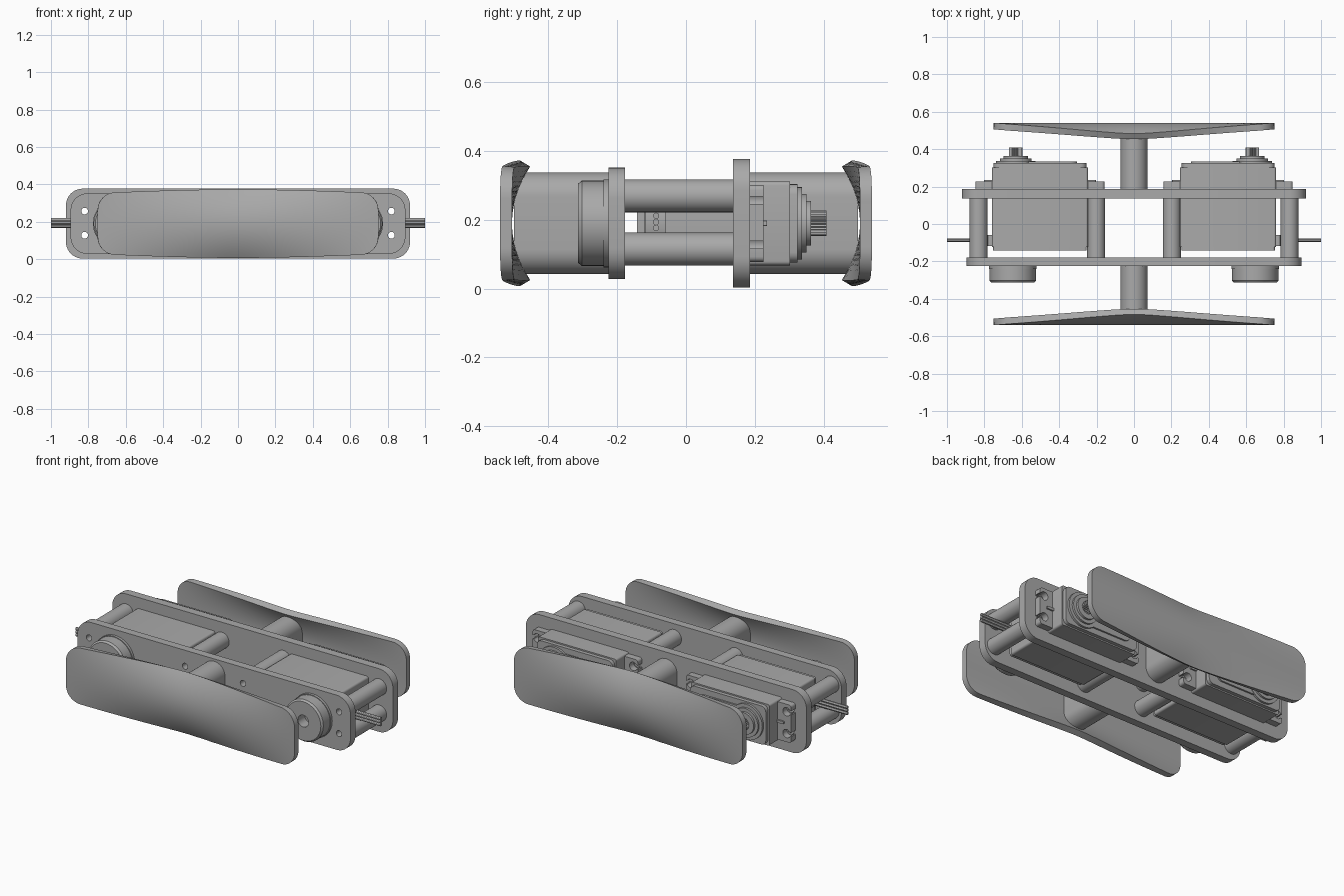
import bpy, bmesh, math
from mathutils import Matrix, Vector

cube = bpy.data.objects.get("Cube")
if cube:
    bpy.data.objects.remove(cube)

grey = bpy.data.materials.new("plain grey")
grey.use_nodes = True
COLOUR = (0.4, 0.4, 0.4, 1)
grey.diffuse_color = COLOUR
grey.node_tree.nodes["Principled BSDF"].inputs["Base Color"].default_value = COLOUR

MID = 0.19                 # height of the centre line
HOLE_X, HOLE_Z = (0.19, 0.82), (0.128, 0.257)
parts = []


def finish(name, bm):
    bmesh.ops.recalc_face_normals(bm, faces=bm.faces)
    mesh = bpy.data.meshes.new(name)
    bm.to_mesh(mesh)
    bm.free()
    mesh.materials.append(grey)
    obj = bpy.data.objects.new(name, mesh)
    bpy.context.collection.objects.link(obj)
    parts.append(obj)
    return obj


def add_prism(bm, outline, y0, y1):
    """Extrude an x-z outline along y."""
    face = bm.faces.new([bm.verts.new((x, y0, z)) for x, z in outline])
    ext = bmesh.ops.extrude_face_region(bm, geom=[face])["geom"]
    moved = [v for v in ext if isinstance(v, bmesh.types.BMVert)]
    bmesh.ops.translate(bm, verts=moved, vec=(0, y1 - y0, 0))


def rounded(cx, cz, hx, hz, r, steps=10):
    pts = []
    for k, (sx, sz) in enumerate(((1, 1), (-1, 1), (-1, -1), (1, -1))):
        for i in range(steps + 1):
            a = math.pi / 2 * (k + i / steps)
            pts.append((cx + sx * (hx - r) + r * math.cos(a),
                        cz + sz * (hz - r) + r * math.sin(a)))
    return pts


def circle(cx, cz, r, n=24):
    return [(cx + r * math.cos(i * math.tau / n), cz + r * math.sin(i * math.tau / n))
            for i in range(n)]


def prism(name, outline, y0, y1):
    bm = bmesh.new()
    add_prism(bm, outline, y0, y1)
    return finish(name, bm)


def lathe(name, cx, cz, profile, n=48):
    """Turn a (radius, y) profile around an axis along y."""
    bm = bmesh.new()
    vs = [bm.verts.new((cx + r, y, cz)) for r, y in profile]
    es = [bm.edges.new(p) for p in zip(vs, vs[1:])]
    bmesh.ops.spin(bm, geom=vs + es, cent=(cx, 0, cz), axis=(0, 1, 0),
                   angle=math.tau, steps=n)
    bmesh.ops.remove_doubles(bm, verts=bm.verts, dist=1e-4)
    return finish(name, bm)


def apply(obj, mod):
    with bpy.context.temp_override(object=obj, active_object=obj):
        bpy.ops.object.modifier_apply(modifier=mod.name)


def cut(obj, bm):
    """Subtract a bmesh from an object, then drop the cutter."""
    cutter = finish("cutter", bm)
    cutter.hide_render = True
    mod = obj.modifiers.new("cut", "BOOLEAN")
    mod.operation, mod.solver, mod.object = "DIFFERENCE", "EXACT", cutter
    apply(obj, mod)
    parts.remove(cutter)
    bpy.data.objects.remove(cutter)


def screw_holes():
    bm = bmesh.new()
    for s in (-1, 1):
        for x in HOLE_X:
            for z in HOLE_Z:
                add_prism(bm, circle(s * x, z, 0.018, 16), -0.4, 0.4)
    return bm


# Two mounting plates with screw holes
for name, hx, hz, y0, y1 in (("front_plate", 0.895, 0.162, -0.225, -0.178),
                             ("back_plate", 0.92, 0.187, 0.137, 0.186)):
    cut(prism(name, rounded(0, MID, hx, hz, 0.09), y0, y1), screw_holes())

# Hollow spacer pillars between the plates
for side, s in (("right", -1), ("left", 1)):
    for where, x in (("inner", 0.202), ("outer", 0.831)):
        for level, z in (("lower", 0.115), ("upper", 0.27)):
            pillar = prism(f"{side}_{where}_{level}_pillar",
                           circle(s * x, z, 0.048, 32), -0.18, 0.14)
            cut(pillar, screw_holes())


def paddle(name):
    """Long plate, flat at its ends and curled inward at the middle."""
    cols, rows, r, half = 72, 20, 0.09, 0.75
    bm = bmesh.new()
    grid = []
    for i in range(cols + 1):
        x = -half * math.cos(math.pi * i / cols)
        t = abs(x) / half
        h = 0.163 + 0.02 * math.cos(t * math.pi / 2)
        over = max(0, abs(x) - (half - r))
        h -= r - math.sqrt(max(0, r * r - over * over))
        sag = 0.06 * max(0, 1.03 - math.sqrt(t * t + 0.01))
        grid.append([])
        for j in range(rows + 1):
            dz = h * (2 * j / rows - 1)
            grid[-1].append(bm.verts.new((x, -0.541 + sag * (dz / 0.18) ** 2, MID + dz)))
    for a, b in zip(grid, grid[1:]):
        for j in range(rows):
            bm.faces.new((a[j], b[j], b[j + 1], a[j + 1]))
    obj = finish(name, bm)
    if obj.data.polygons[0].normal.y > 0:
        obj.data.flip_normals()
    mod = obj.modifiers.new("thickness", "SOLIDIFY")
    mod.thickness, mod.offset = 0.035, -1
    apply(obj, mod)
    return obj


# Paddles and the oval posts that carry them
paddle("front_paddle")
paddle("back_paddle").data.transform(Matrix.Rotation(math.pi, 4, "Z"))
prism("front_post", rounded(0, MID, 0.072, 0.148, 0.071), -0.5, -0.22)
prism("back_post", rounded(0, MID, 0.072, 0.148, 0.071), 0.18, 0.5)

# Motors, idler discs and cables, one set on each side
for side, s in (("right", -1), ("left", 1)):
    mx, ax = s * 0.503, s * 0.632
    prism(f"{side}_motor_body", rounded(mx, MID, 0.257, 0.122, 0.012, 4), -0.122, 0.303)
    prism(f"{side}_motor_base", rounded(mx, MID, 0.25, 0.117, 0.012, 4), -0.142, -0.122)

    # Mounting flange with open screw slots
    flange = prism(f"{side}_motor_flange", rounded(mx, MID, 0.345, 0.112, 0.015, 4),
                   0.186, 0.226)
    bm = bmesh.new()
    for e in (-1, 1):
        for z in HOLE_Z:
            hx = mx + e * 0.315
            add_prism(bm, circle(hx, z, 0.025, 20), 0.15, 0.3)
    cut(flange, bm)
    bm = bmesh.new()
    for e in (-1, 1):
        for z in HOLE_Z:
            add_prism(bm, rounded(mx + e * 0.345, z, 0.03, 0.011, 0.002, 1), 0.15, 0.3)
    cut(flange, bm)
    prism(f"{side}_flange_rib", rounded(mx, MID, 0.3, 0.008, 0.002, 1), 0.22, 0.235)

    # Lid, gear cover, shaft collar and splined shaft
    prism(f"{side}_motor_lid", rounded(mx, MID, 0.248, 0.114, 0.03, 5), 0.3, 0.325)
    prism(f"{side}_gear_cover", rounded(s * 0.47, MID, 0.165, 0.08, 0.04, 6), 0.32, 0.335)
    lathe(f"{side}_shaft_collar", ax, MID,
          [(0.105, 0.32), (0.105, 0.338), (0.085, 0.338), (0.085, 0.35),
           (0.065, 0.35), (0.065, 0.363), (0, 0.363)])
    spline = [(ax + r * math.cos(i * math.tau / 48), MID + r * math.sin(i * math.tau / 48))
              for i in range(48) for r in ((0.037, 0.032)[i % 2],)]
    shaft = prism(f"{side}_shaft", spline, 0.36, 0.408)
    bm = bmesh.new()
    add_prism(bm, circle(ax, MID, 0.014, 16), 0.37, 0.45)
    cut(shaft, bm)

    # Idler disc on the front plate
    lathe(f"{side}_idler_disc", s * 0.648, MID,
          [(0, -0.25), (0.035, -0.25), (0.035, -0.314), (0.115, -0.314), (0.124, -0.303),
           (0.124, -0.24), (0.128, -0.24), (0.128, -0.22), (0, -0.22)])

    # Cable grommet and three wires
    prism(f"{side}_grommet", rounded(s * 0.767, 0.193, 0.015, 0.034, 0.004, 2), -0.118, -0.06)
    for i in range(3):
        bm = bmesh.new()
        turn = Matrix.Translation(Vector((s * 0.88, -0.087, 0.176 + 0.018 * i))) \
            @ Matrix.Rotation(math.pi / 2, 4, "Y")
        bmesh.ops.create_cone(bm, cap_ends=True, segments=12, radius1=0.009,
                              radius2=0.009, depth=0.24, matrix=turn)
        finish(f"{side}_wire_{i + 1}", bm)

# Smooth round surfaces, keep edges sharp
bpy.ops.object.select_all(action="DESELECT")
for obj in parts:
    obj.select_set(True)
bpy.context.view_layer.objects.active = parts[0]
bpy.ops.object.shade_smooth_by_angle(angle=math.radians(30))
